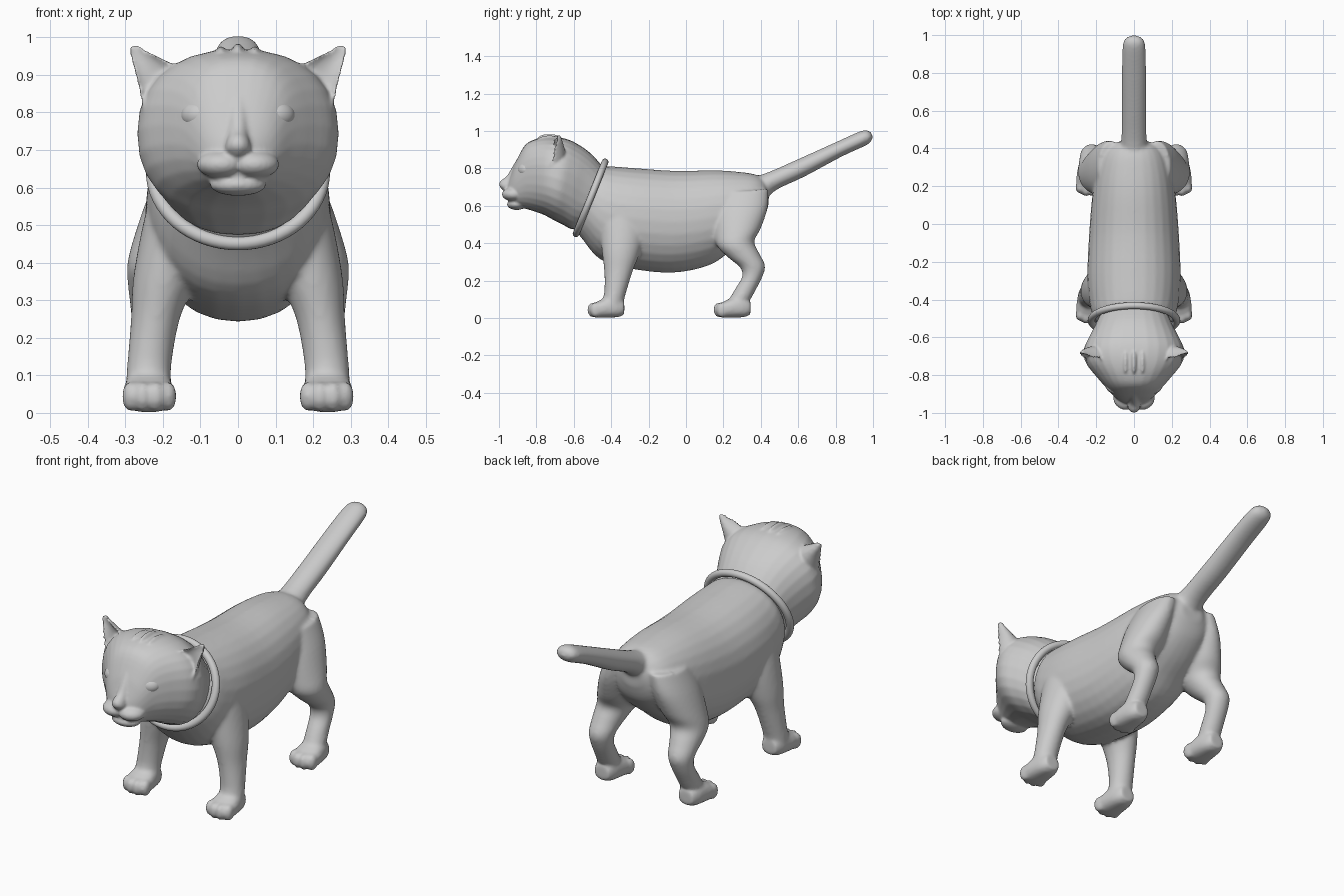
import bpy, bmesh, math
from mathutils import Vector, Matrix


def loft(bm, rings, p=2.0, front=1.0, n=28, sub=4):
    """Skin smooth-interpolated rings (centre, u, v); front scales the -v half."""
    def cr(a, b, c, d, t):
        return 0.5 * (2*b + (c - a)*t + (2*a - 5*b + 4*c - d)*t*t + (3*b - a - 3*c + d)*t**3)
    dense, m = [], len(rings)
    for i in range(m - 1):
        q = [rings[max(0, min(m - 1, i + k))] for k in (-1, 0, 1, 2)]
        for j in range(sub):
            dense.append([cr(*(r[k] for r in q), j / sub) for k in range(3)])
    dense.append(rings[-1])
    loops = []
    for c, u, v in dense:
        loop = []
        for k in range(n):
            a = 2 * math.pi * k / n
            x = math.copysign(abs(math.cos(a)) ** (2 / p), math.cos(a))
            y = math.copysign(abs(math.sin(a)) ** (2 / p), math.sin(a))
            loop.append(bm.verts.new(c + u * x + v * (y if y > 0 else y * front)))
        loops.append(loop)
    for a, b in zip(loops, loops[1:]):
        for k in range(n):
            bm.faces.new((a[k], a[(k + 1) % n], b[(k + 1) % n], b[k]))
    bm.faces.new(loops[0])
    bm.faces.new(loops[-1])


def limb(bm, stations, s=1, dy=0.0, p=2.0):
    """Stations: x, (y, z) of one outline edge, (y, z) of the other, half width."""
    rings = []
    for x, y1, z1, y2, z2, w in stations:
        a, b = Vector((x * s, y1 + dy, z1)), Vector((x * s, y2 + dy, z2))
        rings.append(((a + b) / 2, Vector((w, 0, 0)), (a - b) / 2))
    loft(bm, rings, p)


def blob(bm, loc, r, rz=0.0):
    mat = Matrix.Translation(loc) @ Matrix.Rotation(rz, 4, 'Z') @ Matrix.Diagonal((*r, 1))
    bmesh.ops.create_uvsphere(bm, u_segments=32, v_segments=20, radius=1, matrix=mat)


def finish(bm, name, voxel=0, smooth=0):
    bmesh.ops.recalc_face_normals(bm, faces=bm.faces)
    for f in bm.faces:
        f.smooth = True
    me = bpy.data.meshes.new(name)
    bm.to_mesh(me)
    bm.free()
    ob = bpy.data.objects.new(name, me)
    bpy.context.collection.objects.link(ob)
    if voxel:
        rm = ob.modifiers.new("Fuse", 'REMESH')
        rm.mode = 'VOXEL'
        rm.voxel_size = voxel
        rm.use_smooth_shade = True
        sm = ob.modifiers.new("Soften", 'SMOOTH')
        sm.factor = 0.5
        sm.iterations = smooth
    return ob


# Torso
body = bmesh.new()
limb(body, [
    (0, -.46, .80, -.61, .49, .16), (0, -.43, .81, -.56, .43, .21),
    (0, -.38, .81, -.46, .315, .235), (0, -.25, .80, -.30, .265, .247),
    (0, -.05, .787, -.07, .243, .238), (0, .15, .79, .13, .285, .222),
    (0, .28, .782, .25, .37, .20), (0, .37, .768, .34, .44, .17),
    (0, .42, .74, .41, .52, .12), (0, .445, .70, .44, .60, .06)], p=2.15)

# Tail
limb(body, [
    (0, .34, .75, .40, .60, .08), (0, .44, .78, .475, .68, .067),
    (0, .60, .85, .635, .757, .066), (0, .80, .94, .83, .862, .065),
    (0, .93, .998, .96, .922, .06), (0, .972, 1.003, .99, .945, .045),
    (0, .993, .988, .999, .967, .02)])

front_leg = [
    (.15, -.46, .60, -.24, .60, .08), (.17, -.46, .48, -.22, .46, .09),
    (.197, -.45, .36, -.25, .34, .083), (.22, -.437, .25, -.285, .25, .065),
    (.236, -.437, .14, -.325, .12, .059), (.238, -.45, .08, -.34, .05, .06),
    (.238, -.44, .02, -.36, .015, .05)]
hind_leg = [
    (.12, .17, .67, .44, .69, .07), (.15, .145, .56, .437, .59, .09),
    (.18, .15, .45, .40, .48, .098), (.205, .17, .38, .365, .41, .09),
    (.218, .23, .32, .39, .35, .075), (.224, .29, .27, .423, .28, .062),
    (.227, .30, .22, .408, .22, .055), (.231, .265, .16, .373, .15, .053),
    (.235, .23, .10, .335, .085, .054), (.237, .20, .05, .29, .03, .05)]
foot = [
    (.238, -.33, .09, -.33, .02, .04), (.238, -.37, .11, -.36, .006, .056),
    (.238, -.42, .11, -.42, .002, .066), (.238, -.475, .088, -.475, .002, .068),
    (.238, -.505, .065, -.505, .01, .056)]
for s in (1, -1):
    # Legs, feet and toes
    limb(body, front_leg, s)
    limb(body, hind_leg, s)
    for dy in (0, .675):
        limb(body, foot, s, dy, p=2.5)
        for dx, ty in ((-.05, -.482), (-.018, -.497), (.018, -.497), (.05, -.482)):
            blob(body, ((.236 + dx) * s, ty + dy, .044), (.023, .032, .041))
finish(body, "body", .0095, 7)

# Skull
head = bmesh.new()
limb(head, [
    (0, -.43, .79, -.55, .48, .18), (0, -.50, .872, -.61, .475, .212),
    (0, -.57, .925, -.66, .50, .245), (0, -.64, .958, -.71, .525, .268),
    (0, -.72, .968, -.76, .552, .252), (0, -.80, .958, -.825, .575, .195),
    (0, -.86, .925, -.875, .588, .147), (0, -.908, .84, -.91, .597, .11),
    (0, -.932, .78, -.935, .605, .08), (0, -.95, .73, -.95, .63, .05)], p=2.3)

# Nose bridge, nose and chin
limb(head, [
    (0, -.885, .88, -.84, .80, .045), (0, -.922, .82, -.87, .75, .034),
    (0, -.958, .76, -.90, .70, .031), (0, -.99, .735, -.92, .68, .034),
    (0, -1.0, .712, -.93, .67, .03), (0, -.985, .688, -.94, .66, .01)])
blob(head, (0, -.905, .608), (.075, .052, .03))

# Head tufts
for x, z in ((0, .968), (.045, .96), (-.045, .96)):
    blob(head, (x, -.73, z), (.013, .06, .016))

ear = [  # inner x, z; outer x, z; rim y; depth
    (.10, .89, .24, .73, -.735, .09), (.15, .922, .256, .82, -.725, .082),
    (.21, .948, .272, .895, -.715, .062), (.252, .97, .286, .945, -.70, .036),
    (.268, .983, .288, .975, -.69, .018)]
for s in (1, -1):
    # Cupped ears
    rings = []
    for xi, zi, xo, zo, y, d in ear:
        i, o = Vector((xi * s, y, zi)), Vector((xo * s, y, zo))
        rings.append(((i + o) / 2, (o - i) / 2, Vector((0, d, 0))))
    loft(head, rings, front=-.4)
    # Muzzle pads and eyelids
    blob(head, (.047 * s, -.925, .662), (.064, .058, .037), .45 * s)
    blob(head, (.107 * s, -.853, .793), (.056, .035, .049), .55 * s)
finish(head, "head", .0065, 5)

# Eyes
for s, name in ((1, "eye_left"), (-1, "eye_right")):
    eye = bmesh.new()
    blob(eye, (.107 * s, -.861, .793), (.047, .036, .037), .5 * s)
    finish(eye, name)

# Collar
bpy.ops.mesh.primitive_torus_add(
    major_segments=64, minor_segments=16, major_radius=.207, minor_radius=.018,
    location=(0, -.51, .643), rotation=(math.radians(68), 0, 0))
collar = bpy.context.object
collar.name = "collar"
collar.scale = (1.09, 1, 1)
bpy.ops.object.shade_smooth()
